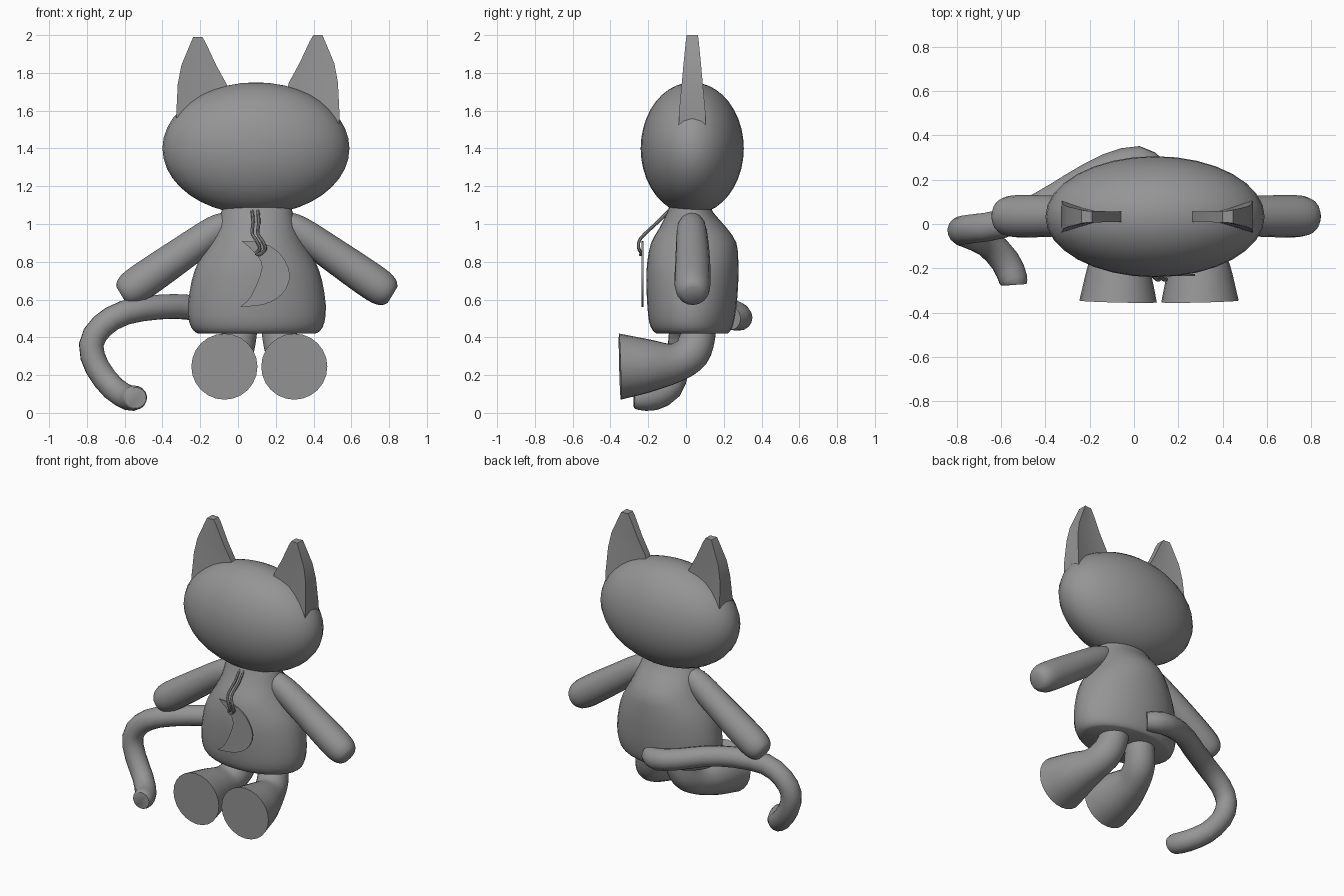
import bpy, bmesh
from math import sin, cos, pi, radians
from mathutils import Vector

cube = bpy.data.objects.get("Cube")
if cube:
    bpy.data.objects.remove(cube, do_unlink=True)

MID = 0.1  # x of the symmetry plane of the figure

grey = bpy.data.materials.new("plain grey")
grey.use_nodes = True
colour = (0.3, 0.3, 0.3, 1)
grey.diffuse_color = colour
grey.node_tree.nodes["Principled BSDF"].inputs["Base Color"].default_value = colour


def loft(name, rings, angle=40):
    """Skin a list of equally long point rings and cap both ends."""
    bm = bmesh.new()
    loops = [[bm.verts.new(p) for p in ring] for ring in rings]
    n = len(loops[0])
    for a, b in zip(loops, loops[1:]):
        for i in range(n):
            j = (i + 1) % n
            bm.faces.new((a[i], a[j], b[j], b[i]))
    bm.faces.new(loops[0])
    bm.faces.new(loops[-1])
    bmesh.ops.recalc_face_normals(bm, faces=bm.faces)
    mesh = bpy.data.meshes.new(name)
    bm.to_mesh(mesh)
    bm.free()
    return finish(name, mesh, angle)


def finish(name, mesh, angle):
    mesh.materials.append(grey)
    mesh.shade_smooth()
    mesh.set_sharp_from_angle(angle=radians(angle))
    ob = bpy.data.objects.new(name, mesh)
    bpy.context.collection.objects.link(ob)
    return ob


def smooth_path(points, steps):
    """Catmull-Rom resampling of tuples of any length."""
    pts = [Vector(p) for p in points]
    pts = [2 * pts[0] - pts[1]] + pts + [2 * pts[-1] - pts[-2]]
    out = []
    for a, b, c, d in zip(pts, pts[1:], pts[2:], pts[3:]):
        for s in range(steps):
            t = s / steps
            out.append(0.5 * (2 * b + (c - a) * t + (2 * a - 5 * b + 4 * c - d) * t * t
                              + (3 * b - a - 3 * c + d) * t ** 3))
    return out + [pts[-2]]


def tube(name, points, sides=16, steps=3, angle=40):
    """Round tube along (x, y, z, radius) points."""
    path = smooth_path(points, steps)
    pos = [Vector(p[:3]) for p in path]
    rings, side = [], None
    for i, p in enumerate(pos):
        tan = (pos[min(i + 1, len(pos) - 1)] - pos[max(i - 1, 0)]).normalized()
        side = side or tan.orthogonal()
        side = (side - tan * side.dot(tan)).normalized()
        up = tan.cross(side)
        rings.append([p + path[i][3] * (side * cos(2 * pi * k / sides) + up * sin(2 * pi * k / sides))
                      for k in range(sides)])
    return loft(name, rings, angle)


def mirrored(points, s):
    """Points given for the left side; s = -1 flips them to the right."""
    return [(MID + s * p[0],) + tuple(p[1:]) for p in points]


# Head
bm = bmesh.new()
bmesh.ops.create_uvsphere(bm, u_segments=32, v_segments=20, radius=1)
head_mesh = bpy.data.meshes.new("head")
bm.to_mesh(head_mesh)
bm.free()
head = finish("head", head_mesh, 60)
head.location = (MID - 0.005, 0.033, 1.4)
head.scale = (0.495, 0.273, 0.35)

# Pear-shaped body: height, half width, front y, back y
body_profile = [(0.42, 0.31, -0.155, 0.22), (0.435, 0.335, -0.175, 0.235),
                (0.48, 0.358, -0.195, 0.252), (0.57, 0.365, -0.205, 0.268),
                (0.7, 0.345, -0.21, 0.277), (0.8, 0.31, -0.205, 0.277),
                (0.9, 0.25, -0.185, 0.267), (0.98, 0.215, -0.14, 0.215),
                (1.06, 0.19, -0.1, 0.145), (1.12, 0.17, -0.08, 0.12)]
rings = []
for z, rx, front, back in smooth_path(body_profile, 2):
    rings.append([(MID + rx * cos(2 * pi * k / 32),
                   (front + back) / 2 + (back - front) / 2 * sin(2 * pi * k / 32), z)
                  for k in range(32)])
loft("body", rings, 50)

# Ear sections: height, outer x, inner x, outer half depth, inner half depth
ear_sections = [(1.5, 0.43, 0.1, 0.072, 0.025), (1.58, 0.432, 0.12, 0.07, 0.025),
                (1.74, 0.424, 0.165, 0.055, 0.023), (1.84, 0.405, 0.22, 0.046, 0.024),
                (1.96, 0.355, 0.276, 0.034, 0.026), (1.99, 0.342, 0.294, 0.03, 0.026)]

arm_path = [(0.14, 0.03, 1.01, 0.06), (0.22, 0.03, 0.965, 0.08), (0.4, 0.035, 0.84, 0.09),
            (0.58, 0.035, 0.715, 0.096), (0.66, 0.035, 0.66, 0.092),
            (0.7, 0.035, 0.635, 0.075), (0.718, 0.035, 0.624, 0.05)]
leg_path = [(0.185, -0.35, 0.245, 0.175), (0.18, -0.2, 0.25, 0.142), (0.16, -0.06, 0.265, 0.105),
            (0.13, 0.03, 0.32, 0.098), (0.105, 0.065, 0.42, 0.092), (0.1, 0.07, 0.5, 0.085)]

for word, s in (("left", 1), ("right", -1)):
    rings = []
    for z, outer, inner, d0, d1 in ear_sections:
        waist = outer * 0.45 + inner * 0.55
        outline = [(outer, -d0), (waist, -d1), (inner, -d1), (inner, d1), (waist, d1), (outer, d0)]
        rings.append([(MID + 0.005 + s * x, 0.033 + y, z + 0.005 * s + 0.005) for x, y in outline])
    loft(word + "_ear", rings, 35)
    tube(word + "_arm", mirrored(arm_path, s), 16, 3, 60)
    tube(word + "_leg", [(x + 0.013, y, z, r) for x, y, z, r in mirrored(leg_path, s)], 24, 4, 40)

# Tail sweeping round the right side
tube("tail", [(0.1, 0.24, 0.5, 0.06), (0.02, 0.282, 0.505, 0.07), (-0.12, 0.25, 0.53, 0.068),
              (-0.27, 0.17, 0.56, 0.066), (-0.42, 0.08, 0.56, 0.066), (-0.6, 0.0, 0.53, 0.066),
              (-0.72, -0.02, 0.46, 0.066), (-0.777, -0.03, 0.36, 0.066),
              (-0.745, -0.045, 0.24, 0.066), (-0.66, -0.085, 0.13, 0.066),
              (-0.58, -0.17, 0.08, 0.067), (-0.545, -0.25, 0.08, 0.065),
              (-0.54, -0.275, 0.08, 0.055)], 16, 2, 50)

# Crescent pendant plate
outer_edge = [(0.02, 0.91), (0.13, 0.9), (0.225, 0.84), (0.275, 0.73), (0.235, 0.63),
              (0.14, 0.575), (0.01, 0.56)]
inner_edge = [(0.01, 0.56), (0.07, 0.62), (0.127, 0.77), (0.085, 0.85), (0.02, 0.91)]
outline = smooth_path(outer_edge, 3)[:-1] + smooth_path(inner_edge, 3)[:-1]
loft("pendant", [[(x, y, z) for x, z in outline] for y in (-0.235, -0.226)], 30)

# Two cord strands meeting in a loop at the pendant
cord = [(0.075, -0.09, 1.07), (0.08, -0.15, 1.01), (0.075, -0.215, 0.95), (0.1, -0.248, 0.91),
        (0.115, -0.25, 0.87), (0.095, -0.235, 0.845)]
for word, shift in (("right", 0), ("left", 0.03)):
    tube(word + "_cord", [(x + shift, y, z, 0.009) for x, y, z in cord], 8, 3)
tube("cord_loop", [(0.095, -0.235, 0.845, 0.009), (0.112, -0.24, 0.838, 0.009),
                   (0.127, -0.236, 0.847, 0.009)], 8, 3)
